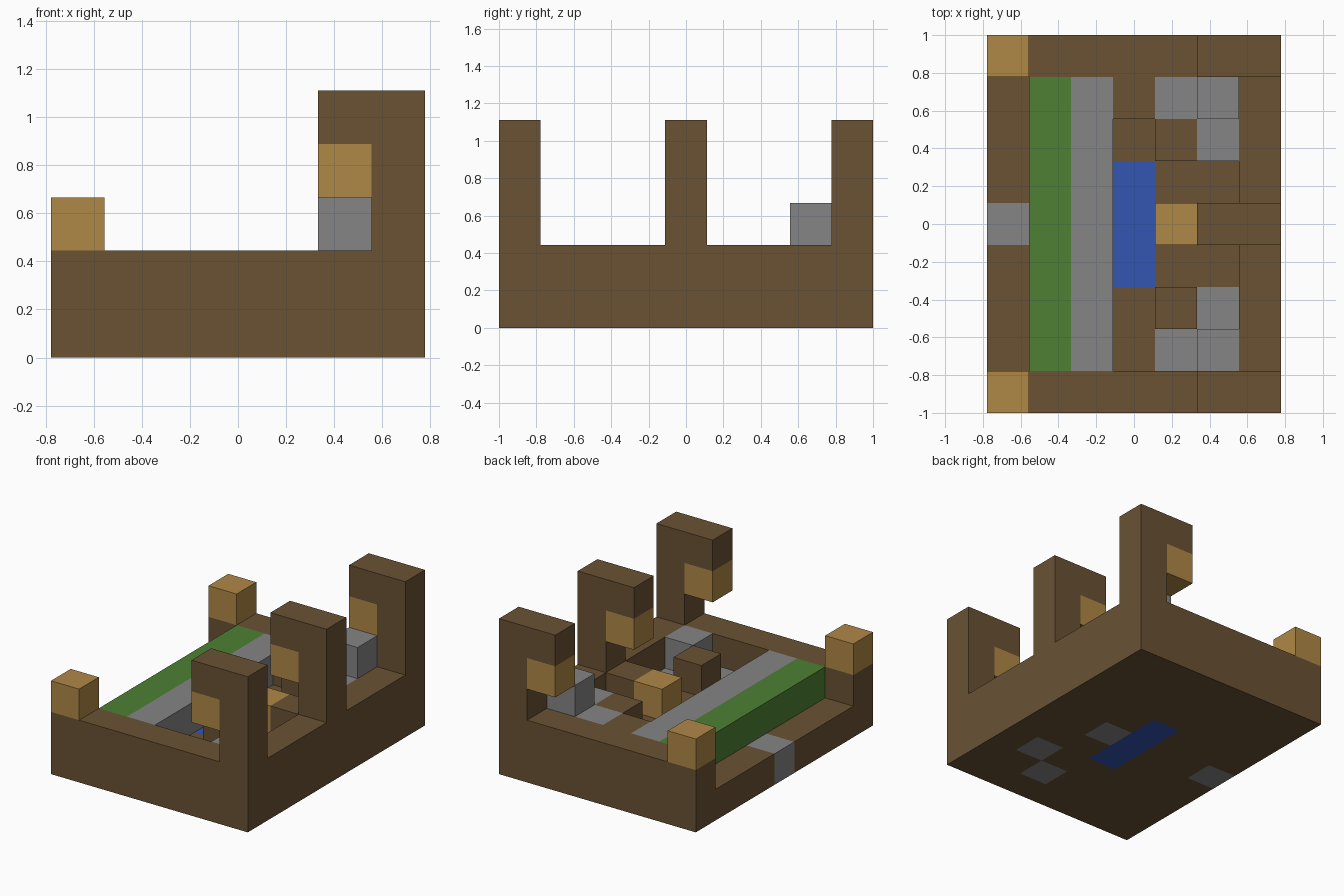
import bpy
import bmesh
from mathutils import Vector

if "Cube" in bpy.data.objects:
    bpy.data.objects.remove(bpy.data.objects["Cube"], do_unlink=True)

NX, NY = 7, 9            # footprint in blocks
UNIT = 2 / NY            # block size


def linear(c):
    c /= 255
    return c / 12.92 if c <= 0.04045 else ((c + 0.055) / 1.055) ** 2.4


def material(name, *rgb):
    mat = bpy.data.materials.new(name)
    mat.use_nodes = True
    color = (*[linear(c) for c in rgb], 1)
    mat.diffuse_color = color
    bsdf = next(n for n in mat.node_tree.nodes if n.type == 'BSDF_PRINCIPLED')
    bsdf.inputs["Base Color"].default_value = color
    bsdf.inputs["Roughness"].default_value = 0.9
    return mat


wood = material("brown wood", 106, 82, 52)
lamp = material("amber lamp", 175, 135, 70)
stone = material("grey stone", 133, 133, 133)
grass = material("green grass", 77, 128, 52)
water = material("blue water", 51, 86, 178)

cells = {}               # block -> part name
part_materials = {}


def fill(part, mat, xs, ys, zs):
    """Fill a range of blocks; each range is one index or (first, last)."""
    part_materials[part] = mat
    spans = [range(r, r + 1) if isinstance(r, int) else range(r[0], r[1] + 1)
             for r in (xs, ys, zs)]
    for x in spans[0]:
        for y in spans[1]:
            for z in spans[2]:
                cells[x, y, z] = part


# Floor and raised rim
fill("floor", wood, (0, 6), (0, 8), 0)
fill("rim", wood, 6, (0, 8), 1)
for y in (0, 8):
    fill("rim", wood, (0, 6), y, 1)

# Planted strip with a path beside it
fill("grass_strip", grass, 1, (1, 7), 1)
fill("stone_path", stone, 2, (1, 7), 1)

# Pool and stones set into the floor
fill("pool", water, 3, (3, 5), 0)
for x, y in ((0, 4), (4, 4), (5, 2), (4, 1)):
    fill("floor_stones", stone, x, y, 0)

# Raised blocks inside the basin
for x, y in ((3, 7), (4, 6), (4, 2), (5, 4)):
    fill("raised_blocks", wood, x, y, 1)
for x, y in ((4, 7), (5, 6), (5, 1)):
    fill("raised_stones", stone, x, y, 1)
fill("raised_stones", stone, 5, 7, (1, 2))

# Lamp posts with hanging lamps
for y in (0, 4, 8):
    fill("lamp_posts", wood, 6, y, (2, 4))
    fill("lamp_posts", wood, 5, y, 4)
    fill("hanging_lamps", lamp, 5, y, 3)

# Lamps on the corners and in the middle
for y in (0, 8):
    fill("corner_lamps", lamp, 0, y, 2)
fill("middle_lamp", lamp, 4, 4, 1)


def build(part):
    """Make one object from the exposed block faces of a part."""
    bm = bmesh.new()
    for cell, owner in cells.items():
        if owner != part:
            continue
        center = Vector(cell) + Vector((0.5, 0.5, 0.5))
        for axis in range(3):
            for sign in (-1, 1):
                normal = Vector([sign if a == axis else 0 for a in range(3)])
                if tuple(int(c) for c in Vector(cell) + normal) in cells:
                    continue
                u = Vector([1 if a == (axis + 1) % 3 else 0 for a in range(3)])
                v = normal.cross(u)
                mid = center + normal / 2
                corners = (-u - v, u - v, u + v, v - u)
                bm.faces.new([bm.verts.new((mid + c / 2 - Vector((NX / 2, NY / 2, 0))) * UNIT)
                              for c in corners])
    bmesh.ops.remove_doubles(bm, verts=bm.verts, dist=UNIT / 100)
    mesh = bpy.data.meshes.new(part)
    bm.to_mesh(mesh)
    bm.free()
    mesh.materials.append(part_materials[part])
    bpy.context.collection.objects.link(bpy.data.objects.new(part, mesh))


for part_name in part_materials:
    build(part_name)
